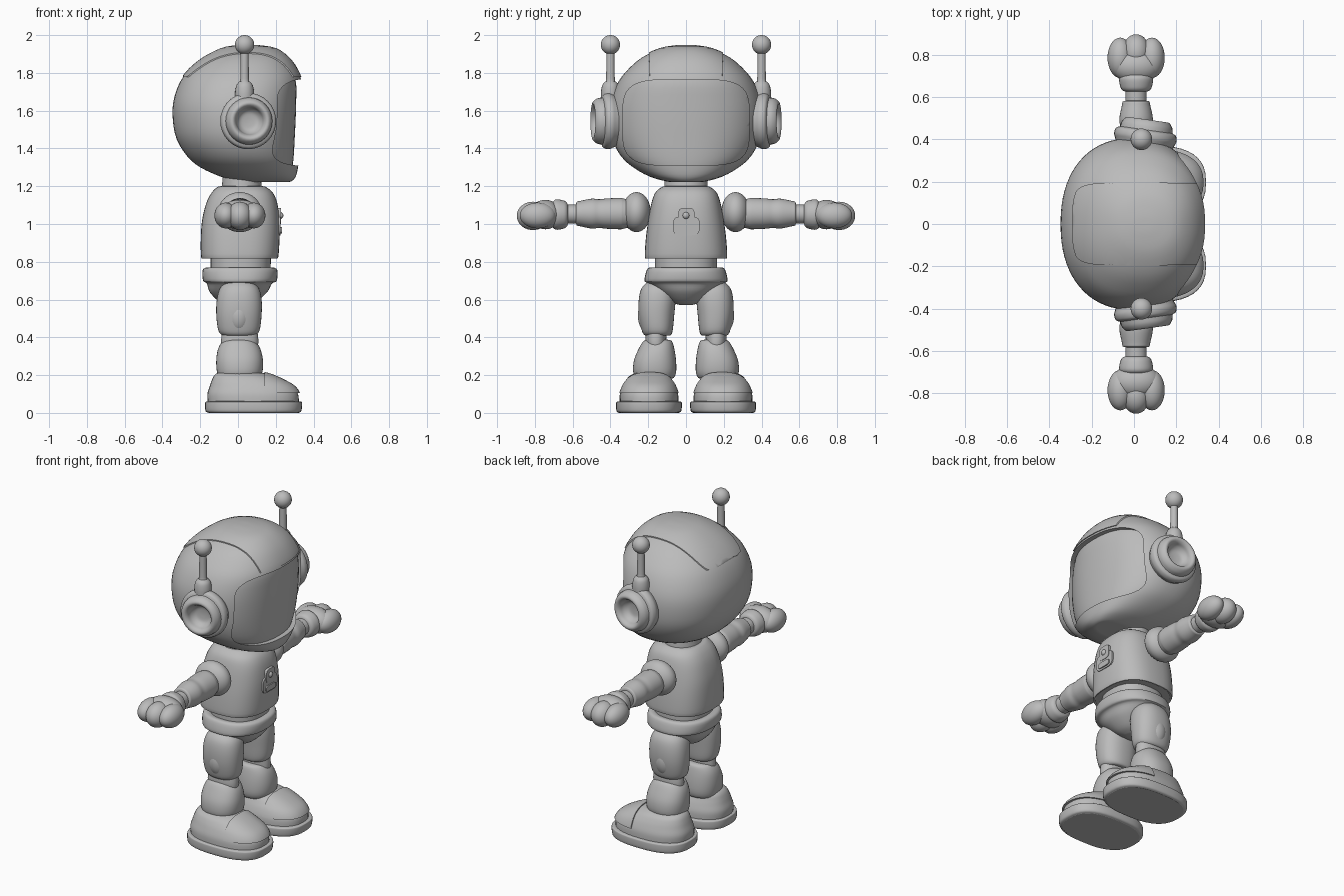
import bpy, bmesh, math
from mathutils import Vector

if "Cube" in bpy.data.objects:
    bpy.data.objects.remove(bpy.data.objects["Cube"])

grey = bpy.data.materials.new("plain grey")
grey.diffuse_color = (0.5, 0.5, 0.5, 1)
grey.use_nodes = True
grey.node_tree.nodes["Principled BSDF"].inputs["Base Color"].default_value = grey.diffuse_color


def finish(name, bm, angle=40):
    bmesh.ops.remove_doubles(bm, verts=bm.verts, dist=0.0004)
    bmesh.ops.recalc_face_normals(bm, faces=bm.faces)
    me = bpy.data.meshes.new(name)
    bm.to_mesh(me)
    bm.free()
    me.materials.append(grey)
    ob = bpy.data.objects.new(name, me)
    bpy.context.collection.objects.link(ob)
    bpy.ops.object.select_all(action='DESELECT')
    ob.select_set(True)
    bpy.context.view_layer.objects.active = ob
    bpy.ops.object.shade_smooth_by_angle(angle=math.radians(angle))
    return ob


def smooth_rows(rows, steps):
    """Catmull-Rom between rows; repeat a row for a crease."""
    r = [Vector(p) for p in rows]
    r = [r[0]] + r + [r[-1]]
    out = []
    for i in range(1, len(r) - 2):
        a, b, c, d = r[i - 1:i + 3]
        for k in range(steps):
            t = k / steps
            out.append(0.5 * (2 * b + (c - a) * t + (2 * a - 5 * b + 4 * c - d) * t * t
                              + (3 * b - a - 3 * c + d) * t ** 3))
    return out + [r[-1]]


def loft(name, rows, e=2.0, axis='Z', n=40, steps=4):
    """Rows are (position, a0, a1, b0, b1): superellipse sections along z or y."""
    bm = bmesh.new()
    rings = []
    for p, a0, a1, b0, b1 in smooth_rows(rows, steps):
        ring = []
        for i in range(n):
            t = math.tau * i / n
            c, s = math.cos(t), math.sin(t)
            a = (a0 + a1) / 2 + (a1 - a0) / 2 * math.copysign(abs(c) ** (2 / e), c)
            b = (b0 + b1) / 2 + (b1 - b0) / 2 * math.copysign(abs(s) ** (2 / e), s)
            ring.append(bm.verts.new((a, b, p) if axis == 'Z' else (a, p, b)))
        rings.append(ring)
    for r, q in zip(rings, rings[1:]):
        for i in range(n):
            j = (i + 1) % n
            bm.faces.new((r[i], r[j], q[j], q[i]))
    bm.faces.new(rings[0])
    bm.faces.new(rings[-1])
    return finish(name, bm)


def tube(name, rows, x, z, s):
    """Round part along y from (y, radius) rows, on side s."""
    return loft(name, [(s * y, x - r, x + r, z - r, z + r) for y, r in rows], axis='Y', n=32)


def ball(name, centre, radii):
    bm = bmesh.new()
    bmesh.ops.create_uvsphere(bm, u_segments=32, v_segments=20, radius=1)
    for v in bm.verts:
        v.co = Vector([c + k * r for c, k, r in zip(centre, v.co, radii)])
    return finish(name, bm)


def prism(axis, lo, hi, a0, a1, b0, b1, e=5):
    """Rounded-rectangle cutter along x or z."""
    bm = bmesh.new()
    ends = []
    for p in (lo, hi):
        ring = []
        for i in range(64):
            t = math.tau * i / 64
            c, s = math.cos(t), math.sin(t)
            a = (a0 + a1) / 2 + (a1 - a0) / 2 * math.copysign(abs(c) ** (2 / e), c)
            b = (b0 + b1) / 2 + (b1 - b0) / 2 * math.copysign(abs(s) ** (2 / e), s)
            ring.append(bm.verts.new((p, a, b) if axis == 'X' else (a, b, p)))
        ends.append(ring)
    for i in range(64):
        j = (i + 1) % 64
        bm.faces.new((ends[0][i], ends[0][j], ends[1][j], ends[1][i]))
    bm.faces.new(ends[0])
    bm.faces.new(ends[1])
    return finish("cutter", bm)


def carve(ob, cutter, op):
    m = ob.modifiers.new("carve", 'BOOLEAN')
    m.object, m.operation, m.solver = cutter, op, 'EXACT'
    bpy.context.view_layer.objects.active = ob
    bpy.ops.object.modifier_apply(modifier=m.name)
    bpy.data.objects.remove(cutter)
    bpy.ops.object.select_all(action='DESELECT')
    ob.select_set(True)
    bpy.ops.object.shade_smooth_by_angle(angle=math.radians(40))


# Helmet shell, visor and top panel share one egg-like form
def egg(name, scale=1.0, shift=0.0):
    form = [(1.222, .03, .25, .07), (1.225, .0, .28, .1), (1.25, -.09, .305, .19), (1.30, -.20, .318, .28),
            (1.36, -.27, .325, .345), (1.45, -.325, .33, .39), (1.55, -.345, .335, .405),
            (1.65, -.342, .338, .398), (1.75, -.308, .337, .36), (1.82, -.255, .31, .305),
            (1.88, -.18, .265, .235), (1.925, -.09, .20, .14), (1.94, -.02, .12, .06), (1.943, .03, .07, .02)]
    return loft(name, [(1.55 + (z - 1.55) * scale, a * scale + shift, b * scale + shift, -h * scale, h * scale)
                       for z, a, b, h in form], e=2.25, n=72, steps=3)


helmet = egg("helmet")
carve(helmet, prism('X', .05, .6, -.335, .335, 1.31, 1.765, 4.2), 'DIFFERENCE')
visor = egg("visor", 1.0, -.03)
carve(visor, prism('X', .04, .6, -.338, .338, 1.307, 1.768, 4.2), 'INTERSECT')
panel = egg("helmet_top_panel", 1.015)
carve(panel, prism('Z', 1.778, 2.1, -.29, .40, -.195, .195, 6), 'INTERSECT')

# Neck, chest, waist and pelvis
loft("neck", [(1.15, -.09, .13, -.12, .12), (1.20, -.085, .125, -.115, .115), (1.26, -.08, .12, -.11, .11)])
loft("chest", [(.82, -.18, .2, -.205, .205), (.82, -.18, .2, -.205, .205), (.825, -.195, .213, -.218, .218),
               (.92, -.197, .22, -.213, .213), (1.02, -.19, .22, -.2, .2), (1.11, -.168, .208, -.183, .183),
               (1.165, -.14, .185, -.163, .163), (1.195, -.11, .15, -.13, .13), (1.20, -.09, .13, -.11, .11)], e=2.6)
loft("waist", [(.68, -.14, .17, -.165, .165), (.75, -.145, .172, -.165, .165), (.83, -.145, .175, -.165, .165)], e=2.4)
loft("pelvis", [(.765, -.14, .16, -.16, .16), (.77, -.165, .185, -.19, .19), (.755, -.187, .208, -.208, .208),
                (.70, -.185, .205, -.22, .22), (.685, -.165, .18, -.20, .20), (.64, -.15, .155, -.15, .15),
                (.59, -.10, .10, -.085, .085), (.57, -.04, .05, -.03, .03)], e=2.3)

# Chest badge: plate, emblem bar and loop
for nm, x, y0, y1, z0, z1 in (("badge_plate", .225, -.068, .072, .94, 1.04),
                              ("badge_pocket", .232, -.045, .05, .95, .985),
                              ("badge_top", .228, -.04, .045, 1.0, 1.085)):
    prism('X', .19, x, y0, y1, z0, z1, 4).name = nm
ball("badge_stud", (.225, .0, 1.045), (.015, .018, .018))

for s, side in ((1, "left"), (-1, "right")):
    # Ear cup with hollow centre, turned slightly forward
    ear = tube(side + "_ear_cup", [(-.05, .12), (.0, .14), (.025, .149), (.05, .143), (.06, .125), (.06, .125),
                                   (.085, .12), (.105, .105), (.108, .09), (.095, .076), (.07, .066),
                                   (.05, .045), (.045, .01)], 0, 0, s)
    ear.location = (.05, s * .385, 1.545)
    ear.rotation_euler = (0, 0, -s * math.radians(8))
    # Antenna
    y = s * .40
    loft(side + "_antenna", [(z, .035 - r, .035 + r, y - r, y + r) for z, r in
                             ((1.66, .05), (1.70, .05), (1.735, .043), (1.755, .028), (1.77, .023), (1.93, .021))], n=20)
    ball(side + "_antenna_ball", (.035, y, 1.949), (.051, .051, .051))

    # Arm: shoulder, sleeve, wrist and cuff
    ball(side + "_shoulder", (.01, s * .262, 1.063), (.115, .075, .106))
    tube(side + "_sleeve", [(.29, .07), (.33, .08), (.35, .083), (.42, .08), (.46, .076), (.50, .079), (.56, .067),
                            (.58, .06), (.582, .03)], .01, 1.055, s)
    tube(side + "_wrist", [(.56, .05), (.66, .05)], .01, 1.052, s)
    tube(side + "_cuff", [(.625, .05), (.632, .065), (.65, .075), (.69, .08), (.71, .06)], .01, 1.05, s)
    # Hand: palm and closed fingers
    ball(side + "_palm", (.01, s * .745, 1.05), (.115, .082, .078))
    ball(side + "_middle_fingers", (.01, s * .81, 1.043), (.066, .086, .075))
    for dx, nm in ((-.075, "back"), (.075, "front")):
        ball(f"{side}_{nm}_finger", (.01 + dx, s * .785, 1.045), (.06, .095, .068))

    # Leg: thigh, side pad, knee and shin
    def leg(name, rows, e=2.3):
        return loft(f"{side}_{name}", [(z, a, b, s * c, s * d) for z, a, b, c, d in rows], e)
    leg("thigh", [(.41, -.06, .07, .10, .20), (.412, -.085, .095, .08, .22), (.44, -.105, .115, .07, .235),
                  (.52, -.115, .125, .062, .25), (.60, -.112, .125, .055, .25), (.66, -.095, .11, .06, .235),
                  (.695, -.06, .07, .09, .20), (.70, -.03, .03, .11, .17)])
    ball(side + "_thigh_pad", (.005, s * .185, .515), (.07, .07, .10))
    leg("knee", [(.32, -.085, .1, .105, .205), (.38, -.09, .108, .105, .215), (.45, -.08, .1, .1, .21)])
    leg("shin", [(.18, -.07, .09, .09, .24), (.185, -.1, .115, .065, .265), (.22, -.112, .13, .052, .28),
                 (.28, -.115, .132, .053, .275), (.34, -.105, .118, .062, .25), (.38, -.08, .09, .075, .225),
                 (.388, -.05, .06, .1, .2)])
    # Shoe: sole, upper and toe cap
    leg("sole", [(0, -.155, .32, .04, .355), (0, -.155, .32, .04, .355), (.01, -.172, .335, .025, .368),
                 (.05, -.174, .34, .022, .37), (.06, -.168, .333, .028, .364), (.062, -.14, .3, .05, .34)], 2.6)
    upper = [(.055, -.16, .322, .04, .352), (.10, -.162, .318, .042, .35), (.14, -.15, .29, .055, .336),
             (.17, -.14, .24, .07, .32), (.195, -.128, .185, .085, .30), (.21, -.11, .14, .11, .27),
             (.212, -.08, .1, .13, .25)]
    leg("shoe_upper", upper, 2.4)
    cap = leg("toe_cap", [(z * 1.02, a, b + .012, c - .006, d + .006) for z, a, b, c, d in upper], 2.4)
    carve(cap, prism('Z', .105, .3, .14, .5, -.5, .5, 12), 'INTERSECT')
